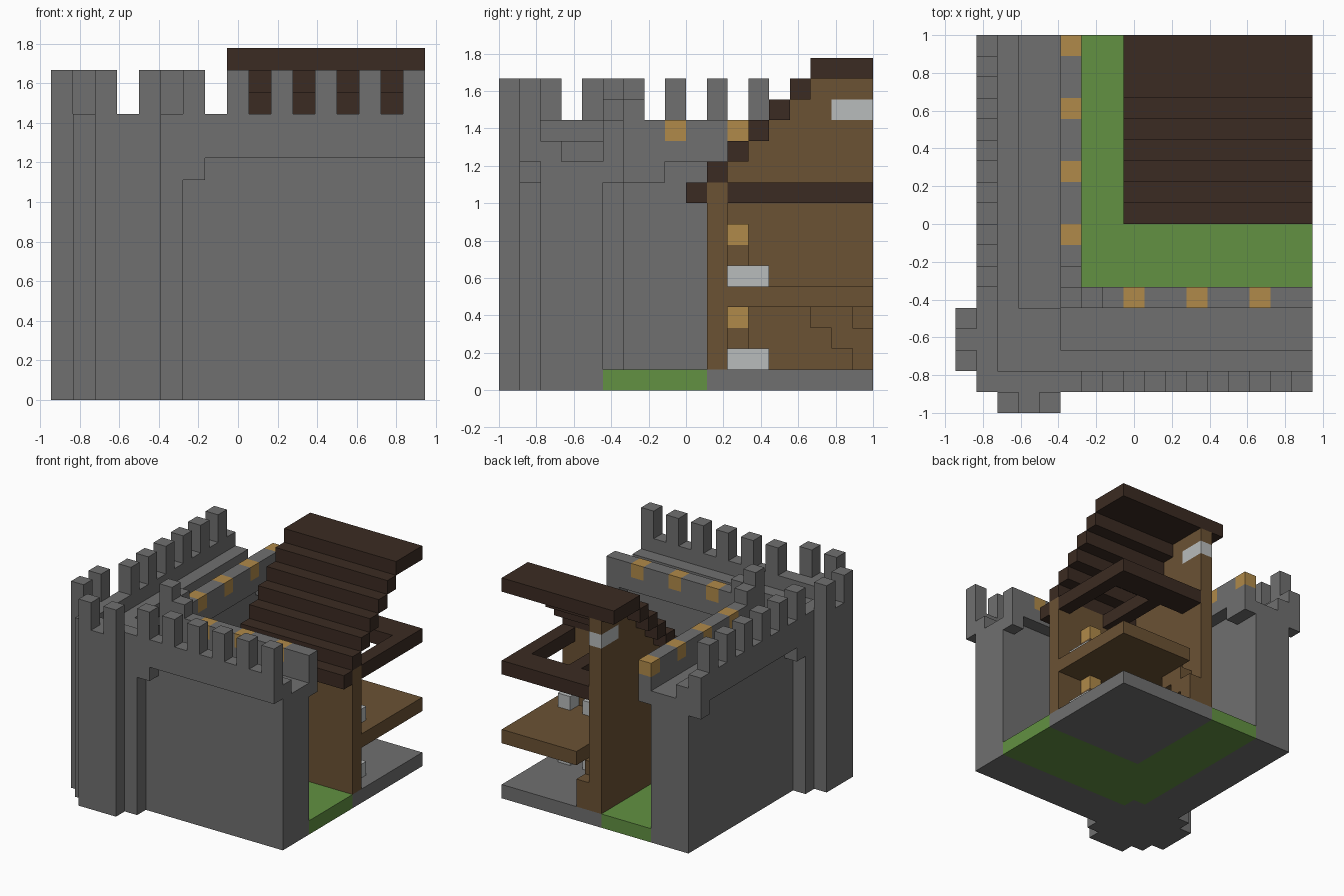
import bpy, bmesh
from mathutils import Matrix, Vector

U = 1 / 9                      # one building block
NX, NY = 17, 18                # plan size in blocks

cube = bpy.data.objects.get("Cube")
if cube:
    bpy.data.objects.remove(cube, do_unlink=True)


def material(name, rgb):
    m = bpy.data.materials.new(name)
    m.use_nodes = True
    m.diffuse_color = (*rgb, 1)
    m.node_tree.nodes["Principled BSDF"].inputs["Base Color"].default_value = (*rgb, 1)
    return m


STONE = material("stone grey", (0.16, 0.16, 0.16))
WOOD = material("wood brown", (0.147, 0.084, 0.034))
DARK = material("dark roof brown", (0.044, 0.024, 0.016))
GRASS = material("grass green", (0.122, 0.283, 0.054))
LAMP = material("lamp tan", (0.434, 0.254, 0.067))
WHITE = material("off white", (0.485, 0.503, 0.503))


def build(name, boxes, mat):
    """One object from block boxes (x0, x1, y0, y1, z0, z1), ends exclusive."""
    bm = bmesh.new()
    for x0, x1, y0, y1, z0, z1 in boxes:
        centre = Vector(((x0 + x1 - NX) / 2, (y0 + y1 - NY) / 2, (z0 + z1) / 2)) * U
        size = Vector((x1 - x0, y1 - y0, z1 - z0)) * U
        bmesh.ops.create_cube(bm, size=1, matrix=Matrix.Translation(centre) @ Matrix.Diagonal((*size, 1)))
    mesh = bpy.data.meshes.new(name)
    bm.to_mesh(mesh)
    bm.free()
    mesh.materials.append(mat)
    ob = bpy.data.objects.new(name, mesh)
    bpy.context.collection.objects.link(ob)
    return ob


def swap(boxes):
    """Mirror boxes across the plan diagonal."""
    return [(c, d, a, b, e, f) for a, b, c, d, e, f in boxes]


def wall(n):
    """Wall running along x from the tower to block n, as (stone, lamps)."""
    stone = [
        (5, n, 2, 5, 0, 11),       # main wall with walkway
        (5, n, 2, 3, 11, 12),      # firing step
        (6, n, 1, 2, 11, 13),      # outer parapet
        (6, 7, 1, 2, 10, 11),      # outer corbel at the tower
        (6, 8, 5, 6, 10, 11),      # inner corbel at the tower
        (16, n, 5, 6, 10, 11),     # inner corbel at the far end
        (6, n, 5, 6, 11, 12),      # inner parapet
        (6, 7, 5, 6, 13, 14),      # step beside the inner post
    ]
    if n > 17:
        stone.append((17, n, 1, 2, 10, 11))
    stone += [(i, i + 1, 1, 2, 13, 15) for i in range(6, 17, 2)]
    spots = range(8, n, 3)
    for i in range(6, n):
        if i not in spots:
            stone.append((i, i + 1, 5, 6, 12, 13))
    return stone, [(i, i + 1, 5, 6, 12, 13) for i in spots]


# Castle walls
front_stone, front_lamps = wall(NX)
left_stone, left_lamps = wall(NY)
build("front_wall", front_stone, STONE)
build("side_wall", swap(left_stone), STONE)
build("front_wall_lamps", front_lamps, LAMP)
build("side_wall_lamps", swap(left_lamps), LAMP)

# Round corner tower
bumps = [(2, 5, 0, 1, 0, 13), (2, 3, 0, 1, 13, 15), (4, 5, 0, 1, 13, 15),
         (2, 6, 1, 2, 0, 13), (5, 6, 2, 5, 0, 11), (5, 6, 2, 3, 11, 12)]
build("corner_tower", bumps + swap(bumps) + [
    (1, 2, 1, 2, 0, 13), (2, 5, 2, 5, 0, 12), (5, 6, 5, 6, 0, 15)], STONE)

# Courtyard grass and house foundation
build("courtyard_grass", [(6, 9, 5, 6, 0, 1), (5, 9, 6, NY, 0, 1), (9, NX, 5, 10, 0, 1)], GRASS)
build("house_foundation", [(9, NX, 10, NY, 0, 1)], STONE)

# House front wall and stepped gable wall with a window at the back
build("house_front_wall", [(10, NX, 10, 11, 1, 10)], WOOD)
gable = [(9, 10, j, j + 1, 1, j) for j in range(10, 15)]
gable += [(9, 10, 15, 16, 1, 15), (9, 10, 16, NY, 1, 13), (9, 10, 16, NY, 14, 15)]
build("house_gable_wall", gable, WOOD)
build("gable_window", [(9, 10, 16, NY, 13, 14)], WHITE)

# Upper floor with a stairwell, and the flight of stairs
build("upper_floor", [(10, NX, 11, 14, 4, 5), (11, NX, 14, NY, 4, 5)], WOOD)
build("stairs", [(10, 11, 17, 18, 1, 3), (10, 11, 16, 17, 2, 4),
                 (10, 11, 15, 16, 3, 5), (10, 11, 14, 15, 4, 5)], WOOD)

# Beds and bedside tables with lamps on both storeys
for storey, z in (("lower", 1), ("upper", 5)):
    build(storey + "_beds", [(i, i + 1, 11, 13, z, z + 1) for i in (13, 15)], WHITE)
    build(storey + "_bedside_table", [(14, 15, 11, 12, z, z + 2)], WOOD)
    build(storey + "_bedside_lamp", [(14, 15, 11, 12, z + 2, z + 3)], LAMP)

# Ceiling beams
build("ceiling_beams", [(10, NX, 16, NY, 9, 10), (16, NX, 11, 16, 9, 10),
                        (12, 13, 11, 16, 9, 10)], DARK)

# Stepped roof with a flat ridge
build("stepped_roof", [(8, NX, j, j + 1, j, j + 1) for j in range(9, 15)]
      + [(8, NX, 15, NY, 15, 16)], DARK)
